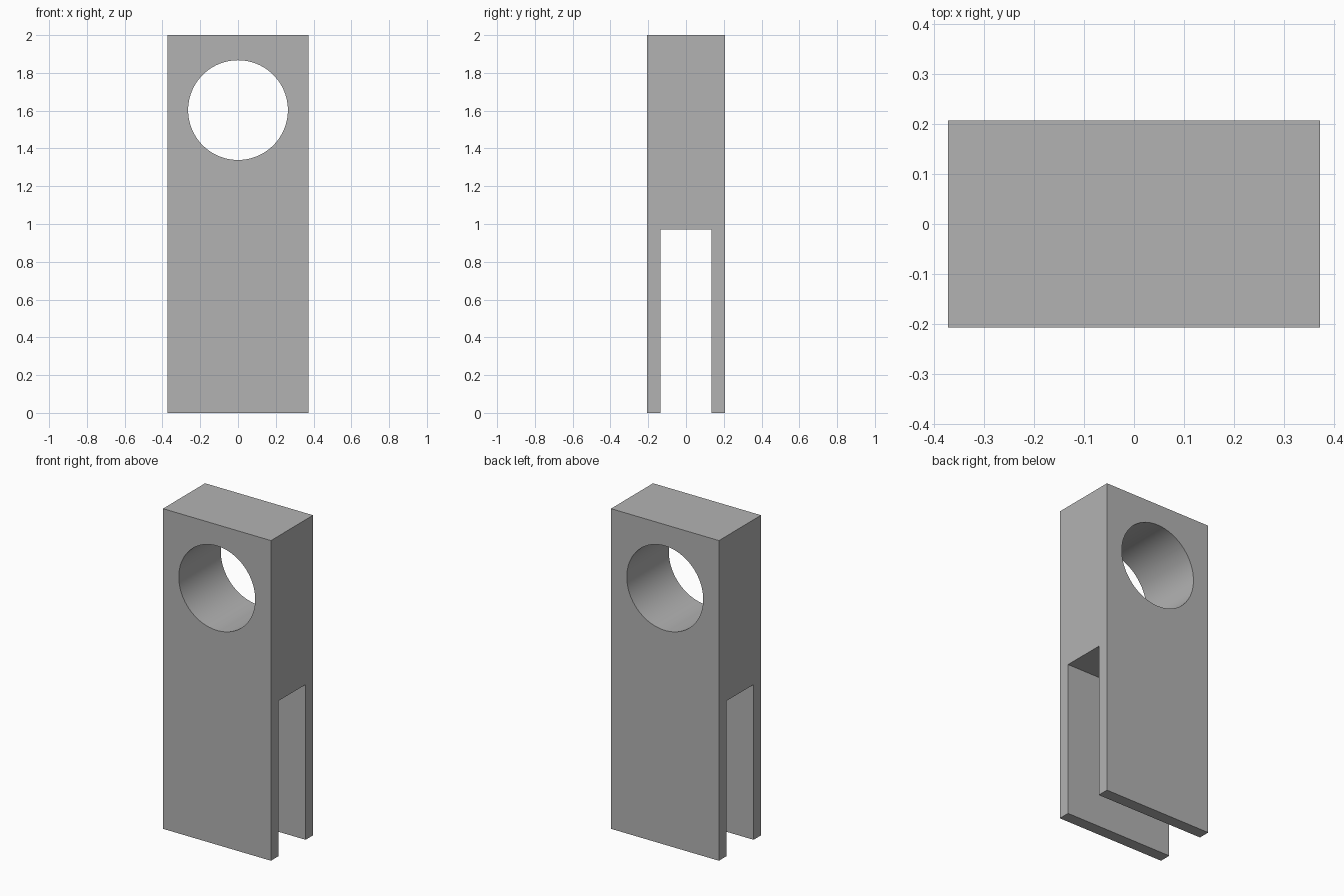
import bpy
import math

WIDTH, DEPTH, HEIGHT = 0.746, 0.415, 2.0
SLOT_WIDTH, SLOT_HEIGHT = 0.27, 0.97
HOLE_RADIUS, HOLE_HEIGHT = 0.264, 1.603

default = bpy.data.objects.get("Cube")
if default:
    bpy.data.objects.remove(default, do_unlink=True)

# Plain grey metal
grey = bpy.data.materials.new("grey_metal")
colour = (0.45, 0.45, 0.45, 1.0)
grey.diffuse_color = colour
grey.use_nodes = True
grey.node_tree.nodes["Principled BSDF"].inputs["Base Color"].default_value = colour


def finish(name):
    obj = bpy.context.object
    obj.name = name
    bpy.ops.object.transform_apply(location=False, rotation=True, scale=True)
    obj.data.materials.append(grey)
    return obj


def box(name, size, z):
    bpy.ops.mesh.primitive_cube_add(size=1, location=(0, 0, z))
    bpy.context.object.scale = size
    return finish(name)


# Block
body = box("clevis_body", (WIDTH, DEPTH, HEIGHT), HEIGHT / 2)

# Open slot between the two legs, cut slightly past the bottom and sides
slot = box("slot_cutter", (WIDTH * 2, SLOT_WIDTH, SLOT_HEIGHT * 2), 0)

# Cross hole from front to back
bpy.ops.mesh.primitive_cylinder_add(vertices=96, radius=HOLE_RADIUS, depth=DEPTH * 2,
                                    location=(0, 0, HOLE_HEIGHT),
                                    rotation=(math.pi / 2, 0, 0))
hole = finish("hole_cutter")

# Cut both shapes out of the block
bpy.ops.object.select_all(action="DESELECT")
body.select_set(True)
bpy.context.view_layer.objects.active = body
for cutter in (slot, hole):
    cut = body.modifiers.new(cutter.name, "BOOLEAN")
    cut.operation = "DIFFERENCE"
    cut.solver = "EXACT"
    cut.object = cutter
    bpy.ops.object.modifier_apply(modifier=cut.name)
    bpy.data.objects.remove(cutter, do_unlink=True)

# Smooth bore, crisp edges
bpy.ops.object.shade_smooth_by_angle(angle=math.radians(30))
